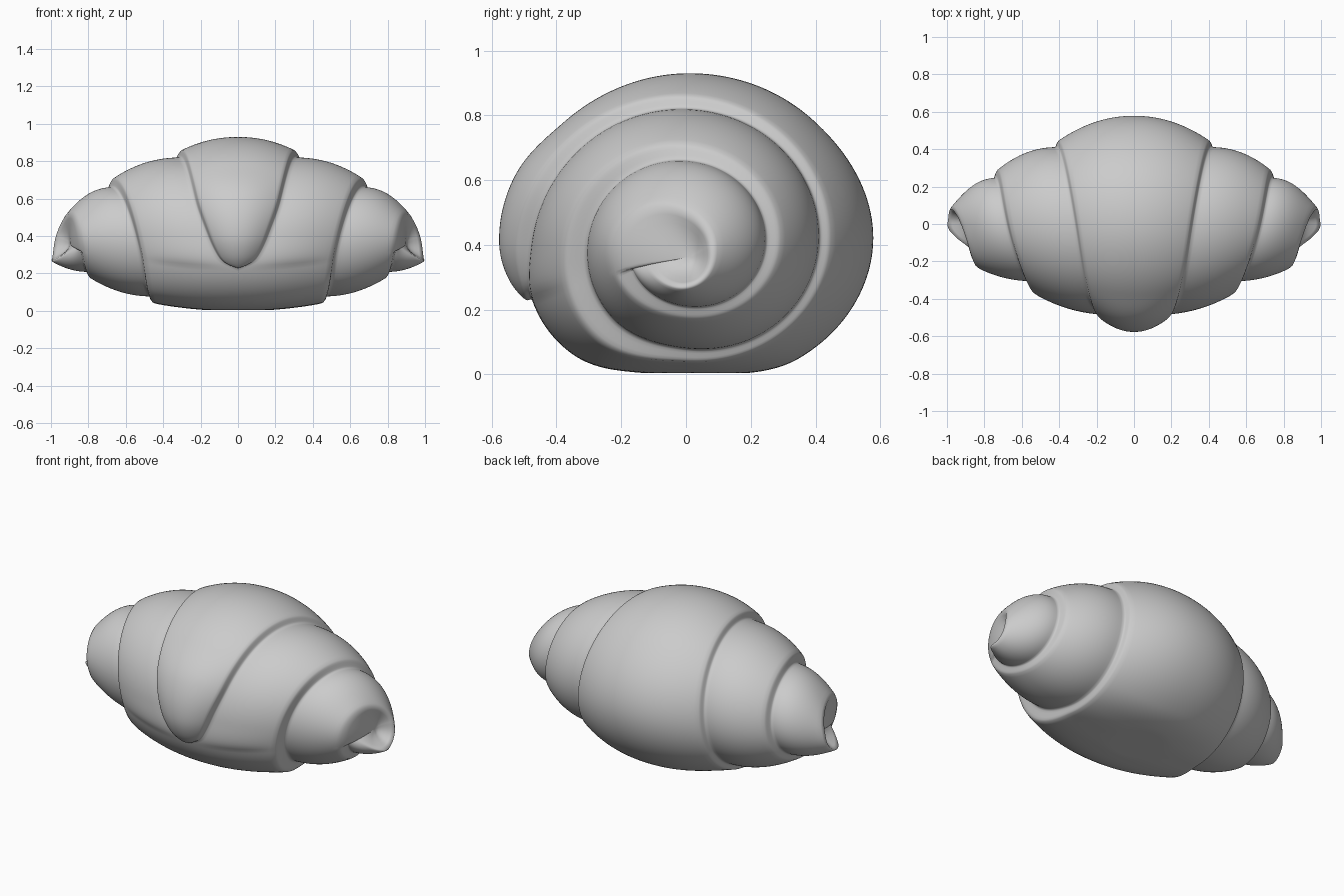
import bpy, bmesh, math

if "Cube" in bpy.data.objects:
    bpy.data.objects.remove(bpy.data.objects["Cube"])

# Rolled dough sheet: angle runs from the front tip over the top, three full turns inward.
AXIS_Z = 0.40
START, END, STEP = -20, 1060, 2
# angle: half width of the sheet
WIDTH = [(-20, 0), (-17, .055), (-12, .095), (0, .145), (25, .215), (90, .30), (180, .405),
         (270, .45), (340, .505), (360, .53), (450, .665), (540, .73), (630, .79), (720, .845),
         (810, .93), (900, .98), (975, 1.0), (1000, 1.0), (1025, .95), (1060, .855)]
# angle: radius where the sheet emerges from under the outer turn
INNER = [(-20, .52), (-12, .555), (0, .577), (22, .57), (45, .535), (90, .53), (135, .55), (180, .578),
         (225, .495), (250, .425), (270, .40), (290, .42), (315, .485), (340, .505), (360, .478),
         (405, .44), (450, .42), (540, .41), (630, .32), (675, .32), (720, .305), (810, .26),
         (900, .245), (990, .19), (1060, .18)]
# angle: radius at the exposed edge of the sheet
OUTER = [(-20, .52), (0, .525), (45, .485), (90, .46), (180, .445), (270, .36), (315, .40), (360, .375),
         (450, .31), (540, .29), (630, .225), (720, .23), (810, .10), (900, .075), (990, .13), (1060, .13)]


def sample(keys, a):
    """Smooth curve through (angle, value) keys."""
    a = min(max(a, keys[0][0]), keys[-1][0])
    n = len(keys)
    i = max(k for k in range(n - 1) if keys[k][0] <= a)

    def slope(k):
        p, q = keys[max(k - 1, 0)], keys[min(k + 1, n - 1)]
        return (q[1] - p[1]) / (q[0] - p[0])
    (a0, v0), (a1, v1) = keys[i], keys[i + 1]
    h = a1 - a0
    t = (a - a0) / h
    return ((2*t**3 - 3*t*t + 1) * v0 + (t**3 - 2*t*t + t) * h * slope(i)
            + (3*t*t - 2*t**3) * v1 + (t**3 - t*t) * h * slope(i + 1))


def place(x, r, a):
    a = math.radians(a)
    return (x, -r * math.cos(a), max(AXIS_Z + r * math.sin(a), 0.004))


def turn_start(a):
    """Foot of the step left by the outer turn."""
    if a < START + 360:
        return 0.0, sample(INNER, a)
    w = max(sample(WIDTH, a - 360), 0)
    return w + min(.014, w * .2), sample(INNER, a)


CORE = (.90, .01, .36)
SPAN, DROP = 16, 6
bm = bmesh.new()
rows = []
for a in range(START, END + 1, STEP):
    x0, r0 = turn_start(a)
    x1, r1 = max(sample(WIDTH, a), 0), sample(OUTER, a)
    pts = []
    # exposed, bulging part of the sheet
    for j in range(SPAN + 1):
        s = j / SPAN
        pts.append(place(x0 + (x1 - x0) * s, r0 + (r1 - r0) * s ** 2.1, a))
    # step down to the next turn, or into the hollow end
    edge = pts[-1]
    last = a >= END - 360
    foot = CORE if last else place(*turn_start(a + 360), a)
    for j in range(1, DROP + 1):
        t = j / DROP
        tx = 1 - (1 - t) ** 2 if last else t
        pts.append((edge[0] + (foot[0] - edge[0]) * tx,
                    edge[1] + (foot[1] - edge[1]) * t,
                    edge[2] + (foot[2] - edge[2]) * t))
    rows.append([bm.verts.new(p) for p in pts])
for p, q in zip(rows, rows[1:]):
    for j in range(SPAN + DROP):
        bm.faces.new((p[j], p[j + 1], q[j + 1], q[j]))
# weld each turn to the one beneath it
bmesh.ops.remove_doubles(bm, verts=bm.verts, dist=.0004)
bmesh.ops.recalc_face_normals(bm, faces=bm.faces)

mesh = bpy.data.meshes.new("croissant")
bm.to_mesh(mesh)
bm.free()
croissant = bpy.data.objects.new("croissant", mesh)
bpy.context.collection.objects.link(croissant)
mesh.polygons.foreach_set("use_smooth", [True] * len(mesh.polygons))

# other half, then soften the folds
mirror = croissant.modifiers.new("other_half", 'MIRROR')
mirror.use_clip = True
mirror.merge_threshold = .0005
soften = croissant.modifiers.new("soften_folds", 'SMOOTH')
soften.factor = .5
soften.iterations = 3
